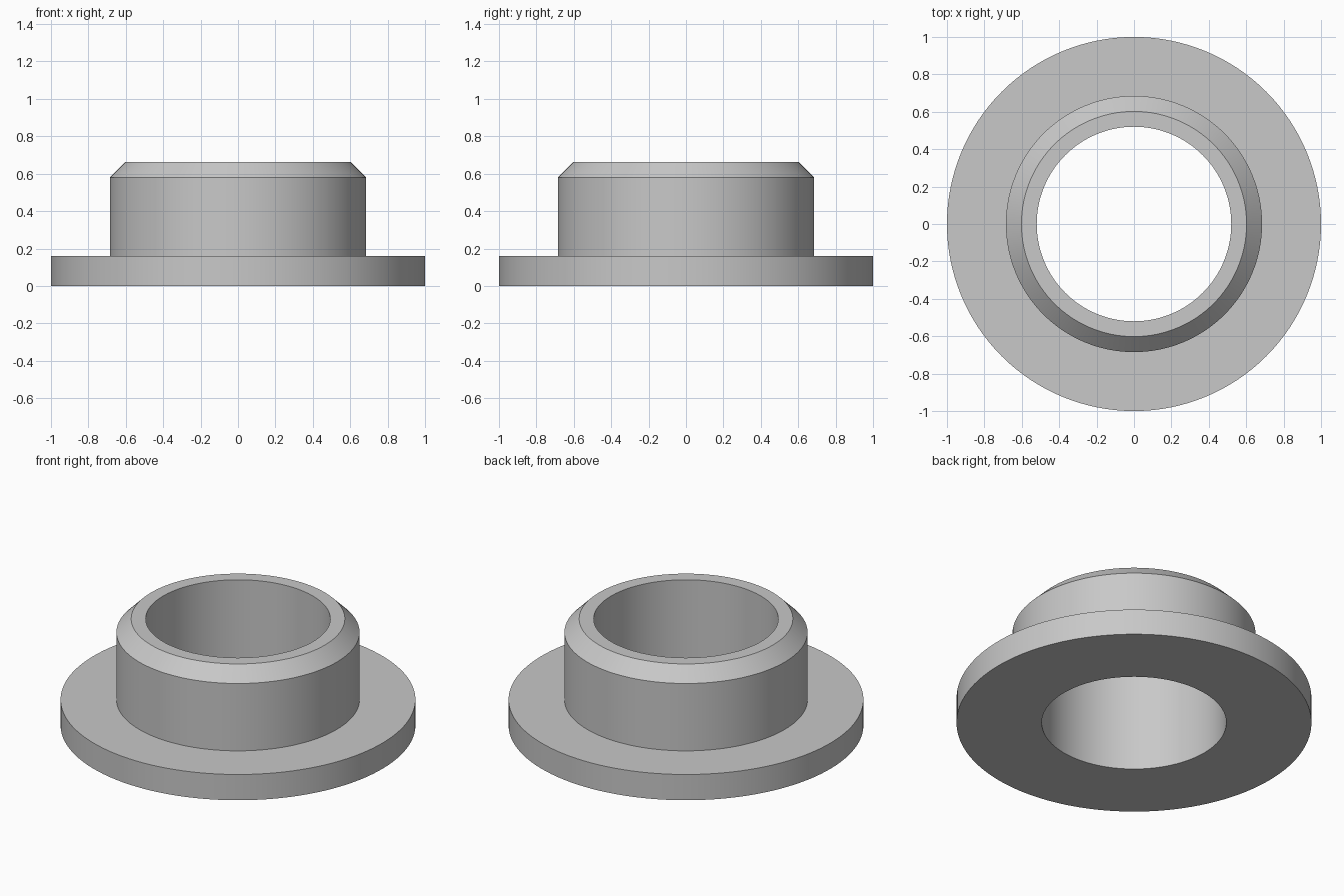
import bpy
import bmesh
import math

cube = bpy.data.objects.get("Cube")
if cube:
    bpy.data.objects.remove(cube, do_unlink=True)

SEGMENTS = 128

# Plain grey material
grey = bpy.data.materials.new("plain_grey")
grey.use_nodes = True
colour = (0.58, 0.58, 0.58, 1.0)
grey.diffuse_color = colour
grey.node_tree.nodes["Principled BSDF"].inputs["Base Color"].default_value = colour


def lathe(name, profile, material):
    """Revolve a closed (radius, height) profile around z."""
    bm = bmesh.new()
    rings = []
    for i in range(SEGMENTS):
        a = math.tau * i / SEGMENTS
        rings.append([bm.verts.new((r * math.cos(a), r * math.sin(a), z))
                      for r, z in profile])
    n = len(profile)
    for i, ring in enumerate(rings):
        following = rings[(i + 1) % SEGMENTS]
        for j in range(n):
            k = (j + 1) % n
            bm.faces.new((ring[j], following[j], following[k], ring[k]))
    bmesh.ops.recalc_face_normals(bm, faces=bm.faces)
    mesh = bpy.data.meshes.new(name)
    bm.to_mesh(mesh)
    bm.free()
    mesh.materials.append(material)
    obj = bpy.data.objects.new(name, mesh)
    bpy.context.collection.objects.link(obj)
    bpy.ops.object.select_all(action="DESELECT")
    obj.select_set(True)
    bpy.context.view_layer.objects.active = obj
    bpy.ops.object.shade_smooth_by_angle(angle=math.radians(30))
    return obj


# Flanged bushing: wide flange, chamfered collar and straight bore
bore, collar, flange = 0.52, 0.685, 1.0
flange_top, height, chamfer = 0.16, 0.662, 0.083
lathe("flanged_bushing", [
    (bore, 0), (flange, 0), (flange, flange_top), (collar, flange_top),
    (collar, height - chamfer), (collar - chamfer, height), (bore, height),
], grey)
